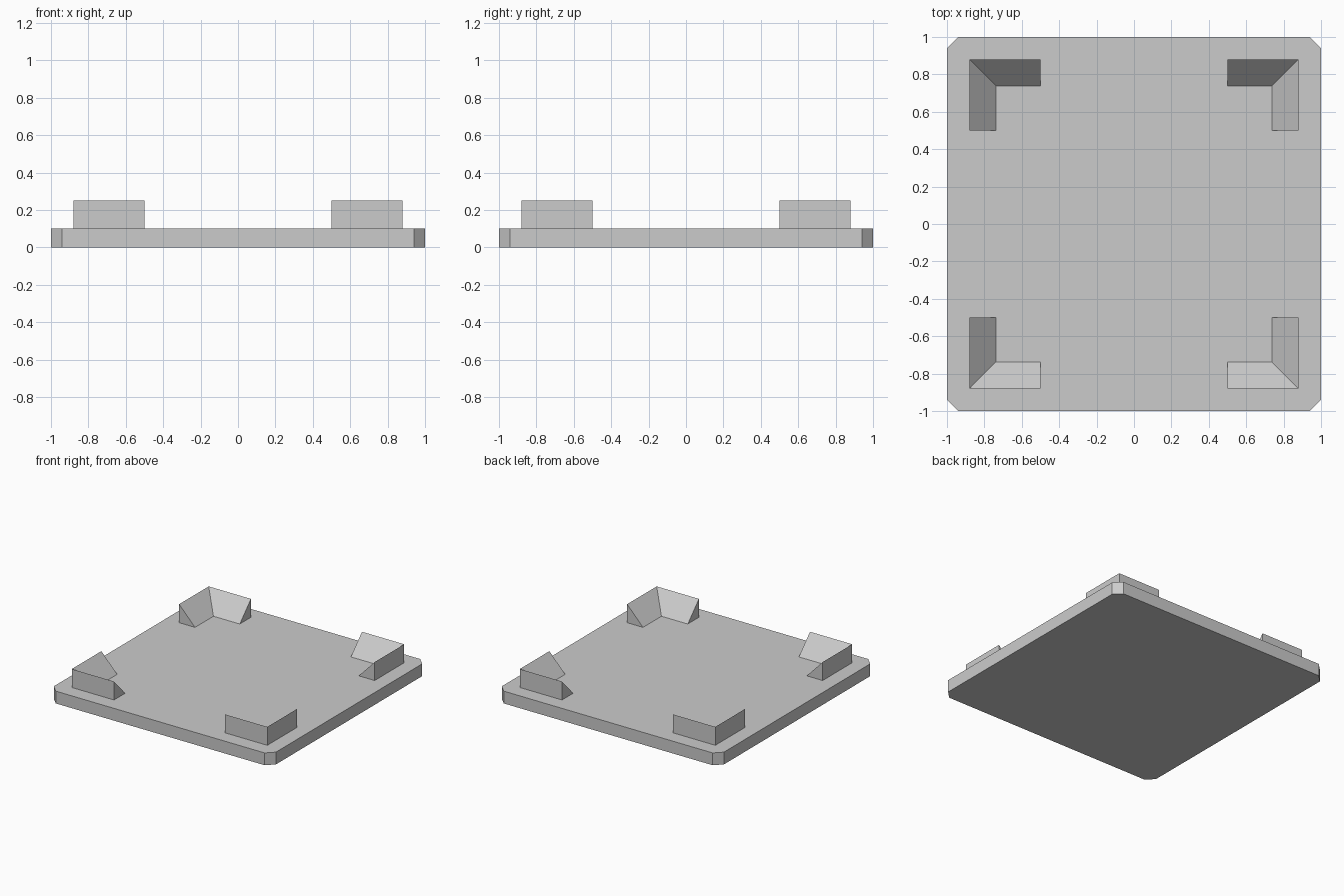
import bpy

cube = bpy.data.objects.get("Cube")
if cube:
    bpy.data.objects.remove(cube, do_unlink=True)

HALF, CHAMFER, THICK = 1.0, 0.06, 0.1
OUTER, INNER, END, TOP = 0.88, 0.737, 0.5, 0.25

# Plain grey material
grey = bpy.data.materials.new("light_grey")
grey.use_nodes = True
grey.diffuse_color = (0.6, 0.6, 0.6, 1)
grey.node_tree.nodes["Principled BSDF"].inputs["Base Color"].default_value = (0.6, 0.6, 0.6, 1)


def add_part(name, verts, faces):
    mesh = bpy.data.meshes.new(name)
    mesh.from_pydata(verts, [], faces)
    mesh.materials.append(grey)
    obj = bpy.data.objects.new(name, mesh)
    bpy.context.collection.objects.link(obj)
    return obj


# Square base plate with chamfered corners
c = HALF - CHAMFER
outline = [(HALF, -c), (HALF, c), (c, HALF), (-c, HALF),
           (-HALF, c), (-HALF, -c), (-c, -HALF), (c, -HALF)]
n = len(outline)
verts = [(x, y, z) for z in (0, THICK) for x, y in outline]
faces = [tuple(reversed(range(n))), tuple(range(n, 2 * n))]
faces += [(i, (i + 1) % n, n + (i + 1) % n, n + i) for i in range(n)]
add_part("base_plate", verts, faces)

# Mitred corner brackets: a wedge section swept round each corner
section = [(OUTER, THICK), (OUTER, TOP), (INNER, THICK)]


def corner_bracket(name, sx, sy):
    rings = [[(r, END, z) for r, z in section],
             [(r, r, z) for r, z in section],
             [(END, r, z) for r, z in section]]
    verts = [(sx * x, sy * y, z) for ring in rings for x, y, z in ring]
    faces = [(0, 1, 2), (8, 7, 6)]
    for k in (0, 3):
        for i in range(3):
            j = (i + 1) % 3
            faces.append((k + i, k + 3 + i, k + 3 + j, k + j))
    if sx * sy < 0:
        faces = [f[::-1] for f in faces]
    add_part(name, verts, faces)


for side, sx in (("left", 1), ("right", -1)):
    for end, sy in (("front", -1), ("back", 1)):
        corner_bracket(f"{end}_{side}_corner_bracket", sx, sy)
